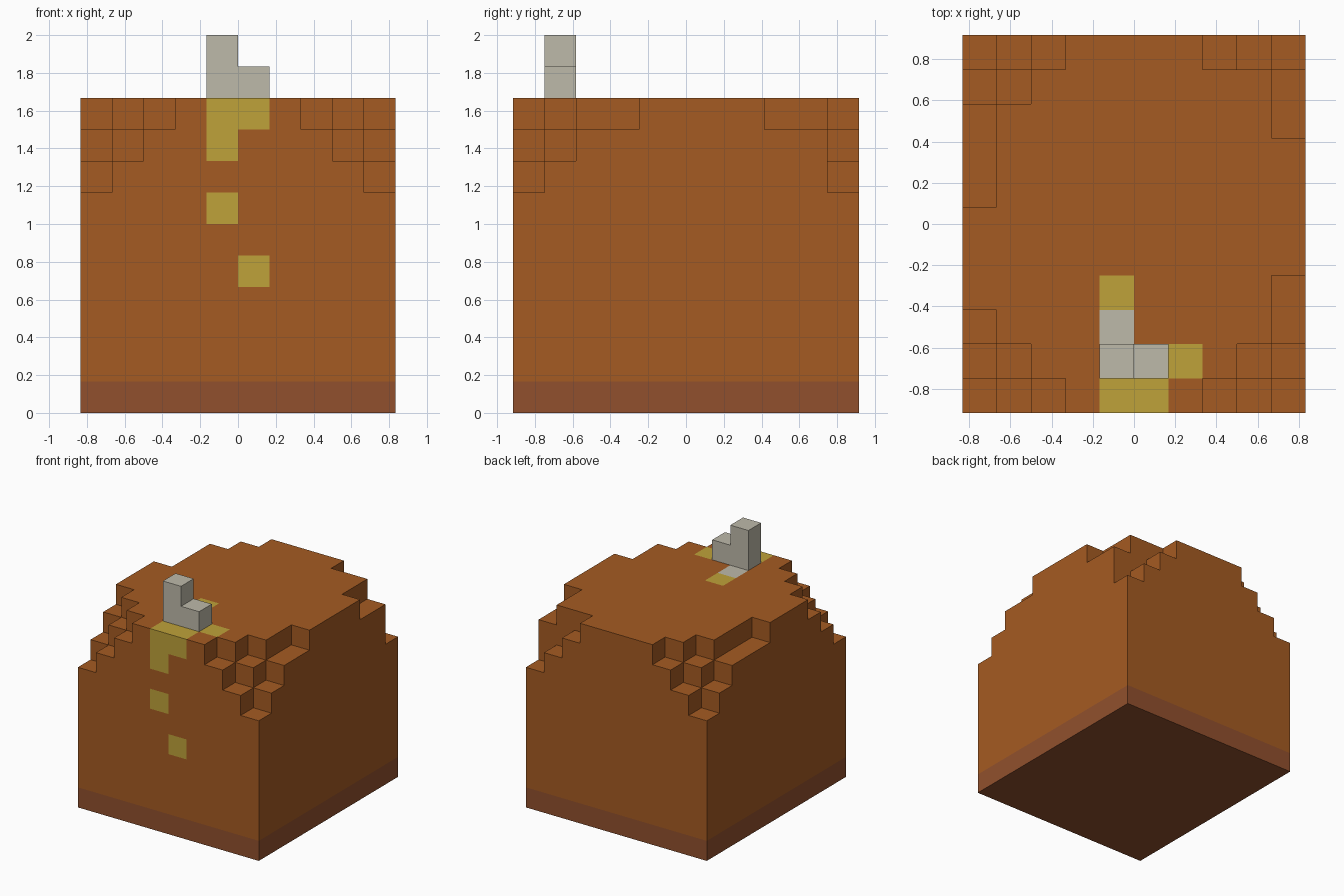
import bpy
import bmesh
from mathutils import Vector

U = 1 / 6                 # block size
NX, NY, NZ = 10, 11, 10   # blocks in the body


def material(name, hex_code):
    srgb = [int(hex_code[k:k + 2], 16) / 255 for k in (0, 2, 4)]
    color = [((c + 0.055) / 1.055) ** 2.4 for c in srgb] + [1]
    mat = bpy.data.materials.new(name)
    mat.use_nodes = True
    mat.diffuse_color = color
    bsdf = mat.node_tree.nodes["Principled BSDF"]
    bsdf.inputs["Base Color"].default_value = color
    bsdf.inputs["Roughness"].default_value = 0.9
    return mat


def build_blocks(name, cells, mats, paint):
    """Skin a set of grid cells, keeping only faces that touch empty space."""
    bm = bmesh.new()
    for cell in cells:
        for axis in range(3):
            for sign in (-1, 1):
                step = [0, 0, 0]
                step[axis] = sign
                if tuple(c + s for c, s in zip(cell, step)) in cells:
                    continue
                n = Vector(step)
                u = Vector((n.y, n.z, n.x)) * sign
                v = n.cross(u)
                mid = Vector(cell) + Vector((0.5, 0.5, 0.5)) + n / 2
                corners = [mid + (a * u + b * v) / 2
                           for a, b in ((-1, -1), (1, -1), (1, 1), (-1, 1))]
                face = bm.faces.new([
                    bm.verts.new(((c.x - NX / 2) * U, (c.y - NY / 2) * U, c.z * U))
                    for c in corners])
                face.material_index = paint(cell, tuple(step))
    bmesh.ops.remove_doubles(bm, verts=bm.verts, dist=0.001)
    mesh = bpy.data.meshes.new(name)
    bm.to_mesh(mesh)
    bm.free()
    for mat in mats:
        mesh.materials.append(mat)
    obj = bpy.data.objects.new(name, mesh)
    bpy.context.collection.objects.link(obj)
    return obj


cube = bpy.data.objects.get("Cube")
if cube:
    bpy.data.objects.remove(cube, do_unlink=True)

orange = material("burnt_orange", "A55B22")
brown = material("base_brown", "91502D")
yellow = material("mustard_yellow", "BFA23A")
grey = material("pale_grey", "BEBAAA")

# Stepped corners: how many blocks are missing from the top of each column
extra_cuts = {(9, 3), (0, 6), (0, 7)}
shallow_cuts = {(9, 9): 1, (8, 9): 0}


def cut_depth(i, j):
    if (i, j) in shallow_cuts:
        return shallow_cuts[i, j]
    from_corner = min(i, NX - 1 - i) + min(j, NY - 1 - j)
    return max(3 - from_corner, int((i, j) in extra_cuts))


# Painted squares on the top (column, row) and on the front (column, height)
top_yellow = {(4, 0), (5, 0), (6, 1), (4, 3)}
top_grey = {(4, 2)}
front_yellow = {(4, 9), (5, 9), (4, 8), (4, 6), (5, 4)}


def paint_body(cell, normal):
    i, j, k = cell
    if k == 0:
        return 1
    if normal == (0, 0, 1) and k == NZ - 1:
        if (i, j) in top_yellow:
            return 2
        if (i, j) in top_grey:
            return 3
    if normal == (0, -1, 0) and j == 0 and (i, k) in front_yellow:
        return 2
    return 0


# Body
body_cells = {(i, j, k) for i in range(NX) for j in range(NY)
              for k in range(NZ - cut_depth(i, j))}
build_blocks("body", body_cells, [orange, brown, yellow, grey], paint_body)

# Small stepped stem on top
build_blocks("stem", {(4, 1, 10), (4, 1, 11), (5, 1, 10)}, [grey],
             lambda cell, normal: 0)
